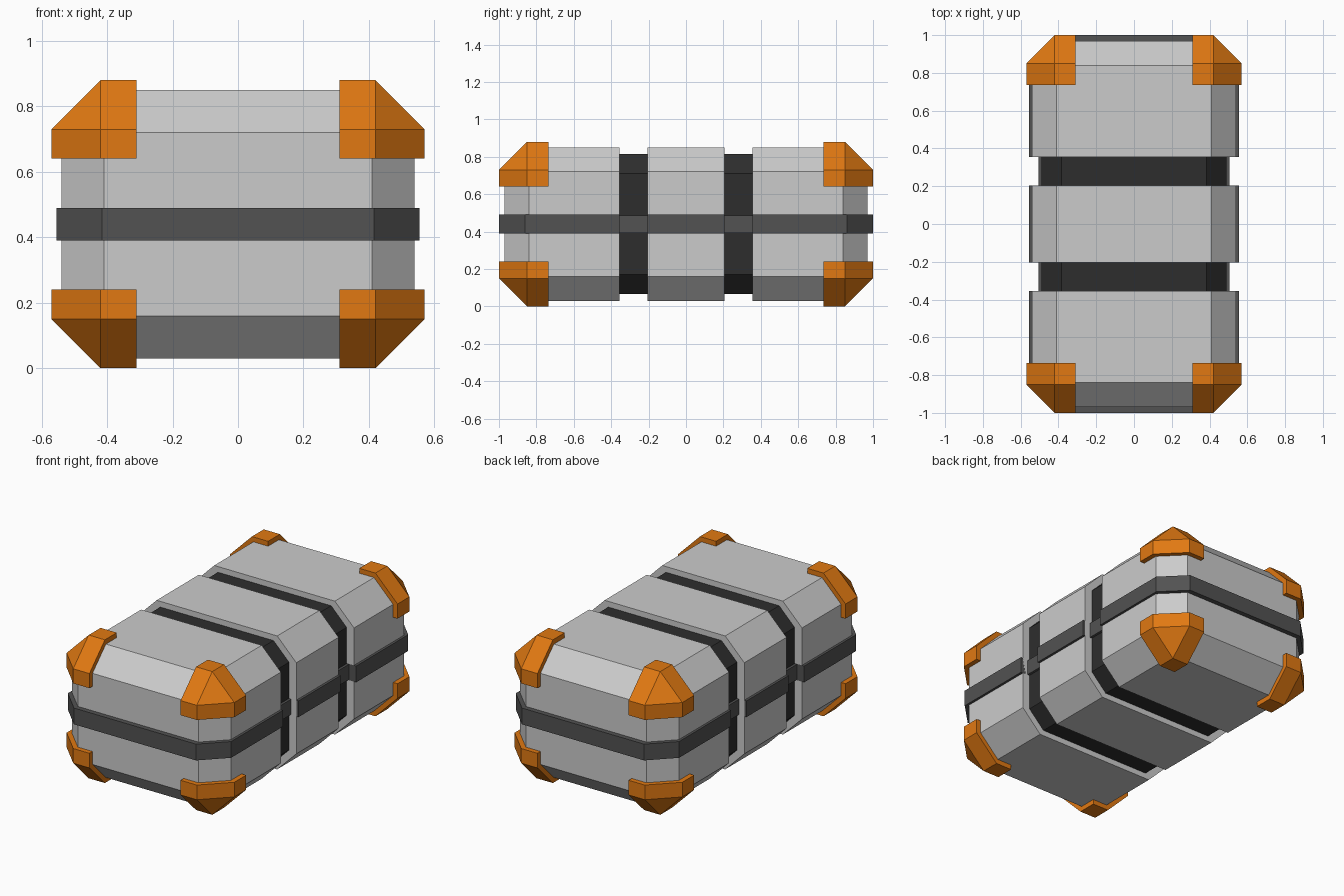
import bpy, bmesh
from mathutils import Vector

if "Cube" in bpy.data.objects:
    bpy.data.objects.remove(bpy.data.objects["Cube"])

MID = 0.44  # height of the crate's centre; every part is symmetric about it


def material(name, rgb):
    m = bpy.data.materials.new(name)
    m.diffuse_color = (*rgb, 1)
    m.use_nodes = True
    m.node_tree.nodes["Principled BSDF"].inputs["Base Color"].default_value = m.diffuse_color
    return m


GREY = material("light grey shell", (0.6, 0.6, 0.6))
BAND = material("dark grey band", (0.084, 0.084, 0.084))
DARK = material("black groove", (0.027, 0.027, 0.027))
ORANGE = material("orange corner", (0.75, 0.19, 0.006))


def chamfered_box(hx, hy, hz, chamfer=0, vertical_only=False):
    bm = bmesh.new()
    bmesh.ops.create_cube(bm, size=2)
    bmesh.ops.scale(bm, vec=(hx, hy, hz), verts=bm.verts)
    edges = [e for e in bm.edges if not vertical_only
             or abs(e.verts[0].co.z - e.verts[1].co.z) > hz]
    if chamfer:
        bmesh.ops.bevel(bm, geom=edges, offset=chamfer, offset_type='OFFSET',
                        segments=1, profile=0.5, affect='EDGES')
    return bm


def clip(bm, axis, value, keep, fill=True):
    """Keep the part on the 'keep' side (+1 or -1) of a plane."""
    point, normal = Vector((0, 0, 0)), Vector((0, 0, 0))
    point[axis], normal[axis] = value, -keep
    geom = bm.verts[:] + bm.edges[:] + bm.faces[:]
    bmesh.ops.bisect_plane(bm, geom=geom, plane_co=point, plane_no=normal,
                           clear_outer=True)
    if fill:
        rim = [e for e in bm.edges if e.is_boundary]
        bmesh.ops.holes_fill(bm, edges=rim, sides=0)
        bmesh.ops.recalc_face_normals(bm, faces=bm.faces)


def add_object(name, bm, mat, location=(0, 0, MID)):
    mesh = bpy.data.meshes.new(name)
    bm.to_mesh(mesh)
    bm.free()
    mesh.materials.append(mat)
    ob = bpy.data.objects.new(name, mesh)
    ob.location = location
    bpy.context.collection.objects.link(ob)
    return ob


# Shell and waist band, each split into three by the two grooves
SECTIONS = {"front": (None, -0.355), "middle": (-0.205, 0.205), "rear": (0.355, None)}
for label, (low, high) in SECTIONS.items():
    shell = chamfered_box(0.54, 0.97, 0.41, 0.13)
    band = chamfered_box(0.555, 1.0, 0.05, 0.14, vertical_only=True)
    for bm in (shell, band):
        if low is not None:
            clip(bm, 1, low, 1)
        if high is not None:
            clip(bm, 1, high, -1)
    add_object(label + "_shell", shell, GREY)
    add_object(label + "_band", band, BAND)

# Recessed core seen at the bottom of the grooves, and the band crossing it
core = chamfered_box(0.49, 0.6, 0.375, 0.105)
clip(core, 1, -0.37, 1)
clip(core, 1, 0.37, -1)
add_object("groove_core", core, DARK)
for label, y in (("front", -0.28), ("rear", 0.28)):
    add_object(label + "_groove_band", chamfered_box(0.505, 0.08, 0.047), BAND, (0, y, MID))

# Corner guards: one corner of a larger chamfered shell, mirrored to all eight
guard = chamfered_box(0.57, 1.0, 0.44, 0.15)
for axis, value in enumerate((0.31, 0.735, 0.2)):
    clip(guard, axis, value, 1, fill=False)
corners = add_object("corner_guards", guard, ORANGE)
solid = corners.modifiers.new("thickness", 'SOLIDIFY')
solid.thickness = 0.04
solid.offset = -1
solid.use_even_offset = True
mirror = corners.modifiers.new("eight corners", 'MIRROR')
mirror.use_axis = (True, True, True)
mirror.use_mirror_merge = False
